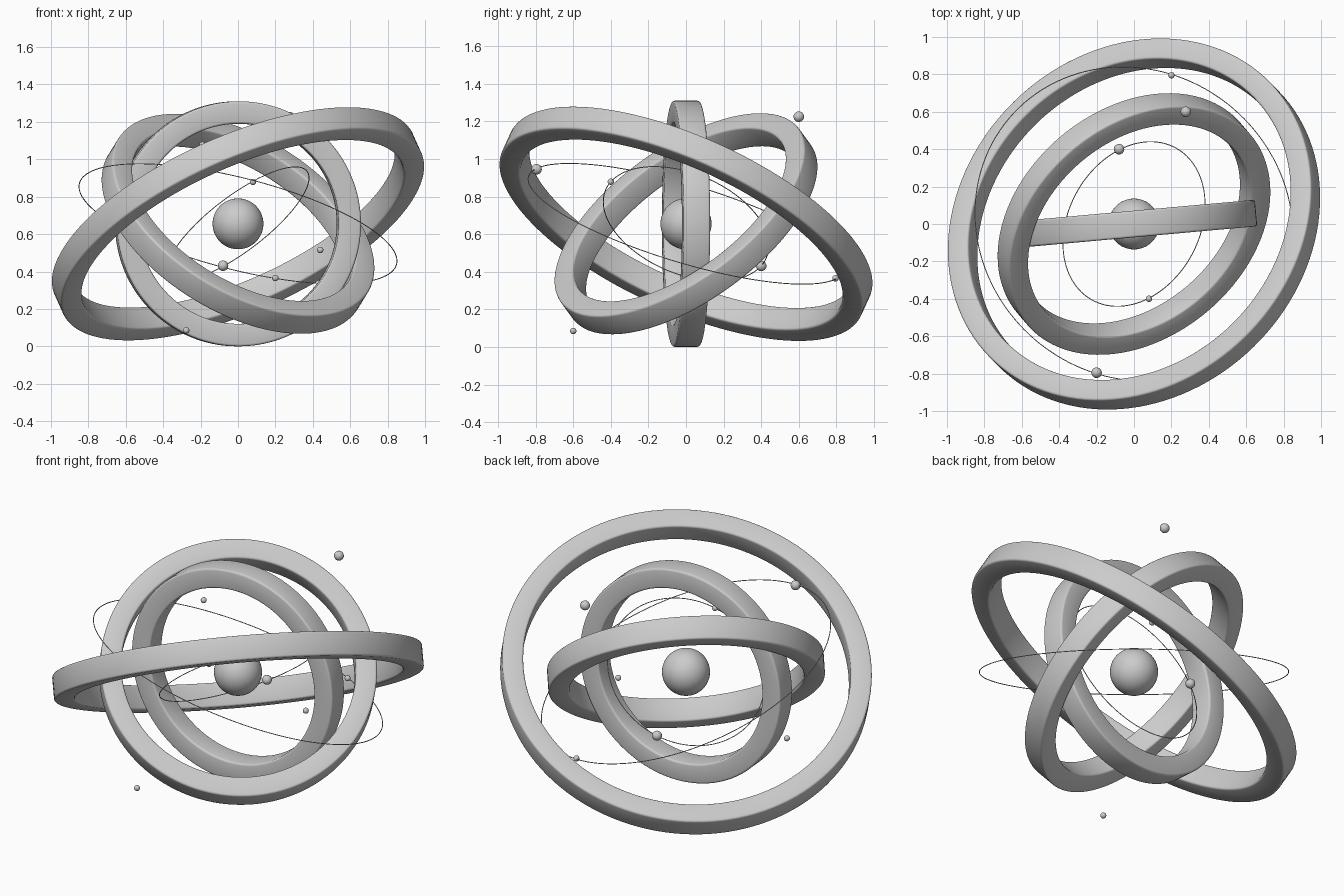
import bpy, bmesh, math
from mathutils import Vector, Matrix

if "Cube" in bpy.data.objects:
    bpy.data.objects.remove(bpy.data.objects["Cube"])

CENTRE = Vector((0, 0, 0.655))

# One plain grey for everything
grey = bpy.data.materials.new("plain_grey")
grey.use_nodes = True
colour = (0.6, 0.6, 0.6, 1)
grey.diffuse_color = colour
grey.node_tree.nodes["Principled BSDF"].inputs["Base Color"].default_value = colour


def finish(obj, name):
    obj.name = name
    obj.data.name = name
    obj.data.materials.append(grey)
    bpy.ops.object.select_all(action="DESELECT")
    obj.select_set(True)
    bpy.context.view_layer.objects.active = obj
    bpy.ops.object.shade_smooth_by_angle(angle=math.radians(50))


def face_along(obj, normal):
    obj.rotation_mode = "QUATERNION"
    obj.rotation_quaternion = Vector(normal).normalized().to_track_quat("Z", "Y")


def ring(name, outer, normal, thickness=0.12, half_width=0.071, bevel=0.012):
    """Flat band with softened edges, spun about its own axis."""
    inner = outer - thickness
    bm = bmesh.new()
    section = [bm.verts.new((r, 0, z)) for r, z in
               ((inner, -half_width), (outer, -half_width),
                (outer, half_width), (inner, half_width))]
    edges = [bm.edges.new((section[i], section[(i + 1) % 4])) for i in range(4)]
    bmesh.ops.spin(bm, geom=section + edges, cent=(0, 0, 0), axis=(0, 0, 1),
                   angle=math.tau, steps=128, use_merge=True)
    bmesh.ops.remove_doubles(bm, verts=bm.verts, dist=1e-5)
    bmesh.ops.recalc_face_normals(bm, faces=bm.faces)
    corners = [e for e in bm.edges
               if len(e.link_faces) == 2 and e.calc_face_angle() > 1]
    bmesh.ops.bevel(bm, geom=corners, offset=bevel, segments=3,
                    profile=0.5, affect="EDGES")
    mesh = bpy.data.meshes.new(name)
    bm.to_mesh(mesh)
    bm.free()
    obj = bpy.data.objects.new(name, mesh)
    bpy.context.collection.objects.link(obj)
    obj.location = CENTRE
    face_along(obj, normal)
    finish(obj, name)


def orbit(name, radius, normal):
    bpy.ops.mesh.primitive_torus_add(major_radius=radius, minor_radius=0.0025,
                                     major_segments=128, minor_segments=8,
                                     location=CENTRE)
    obj = bpy.context.object
    face_along(obj, normal)
    finish(obj, name)


def ball(name, radius, offset=(0, 0, 0), segments=24):
    bpy.ops.mesh.primitive_uv_sphere_add(radius=radius, segments=segments,
                                         ring_count=segments // 2,
                                         location=CENTRE + Vector(offset))
    finish(bpy.context.object, name)


# Three nested gimbal rings
ring("inner_ring", 0.655, (-0.09, 1, 0))
ring("middle_ring", 0.784, (0.447, -0.527, 0.723))
ring("outer_ring", 1.05, (-0.378, 0.386, 0.84))

# Thin orbit wires
orbit("small_orbit", 0.464, (-0.574, 0.317, 0.754))
orbit("large_orbit", 0.875, (0.237, 0.28, 0.93))

# Core ball
ball("core_sphere", 0.136, segments=48)

# Opposite pairs of satellites, a large and a small one
pairs = {"near": (-0.08, 0.40, -0.224),
         "far": (-0.20, -0.795, 0.29),
         "free": (0.277, 0.60, 0.57)}
for label, place in pairs.items():
    ball(label + "_satellite_large", 0.028, place)
    ball(label + "_satellite_small", 0.017, -Vector(place))

# Two loose small satellites
ball("side_satellite", 0.017, (0.44, 0.04, -0.14))
ball("upper_satellite", 0.017, (-0.19, -0.067, 0.422))
